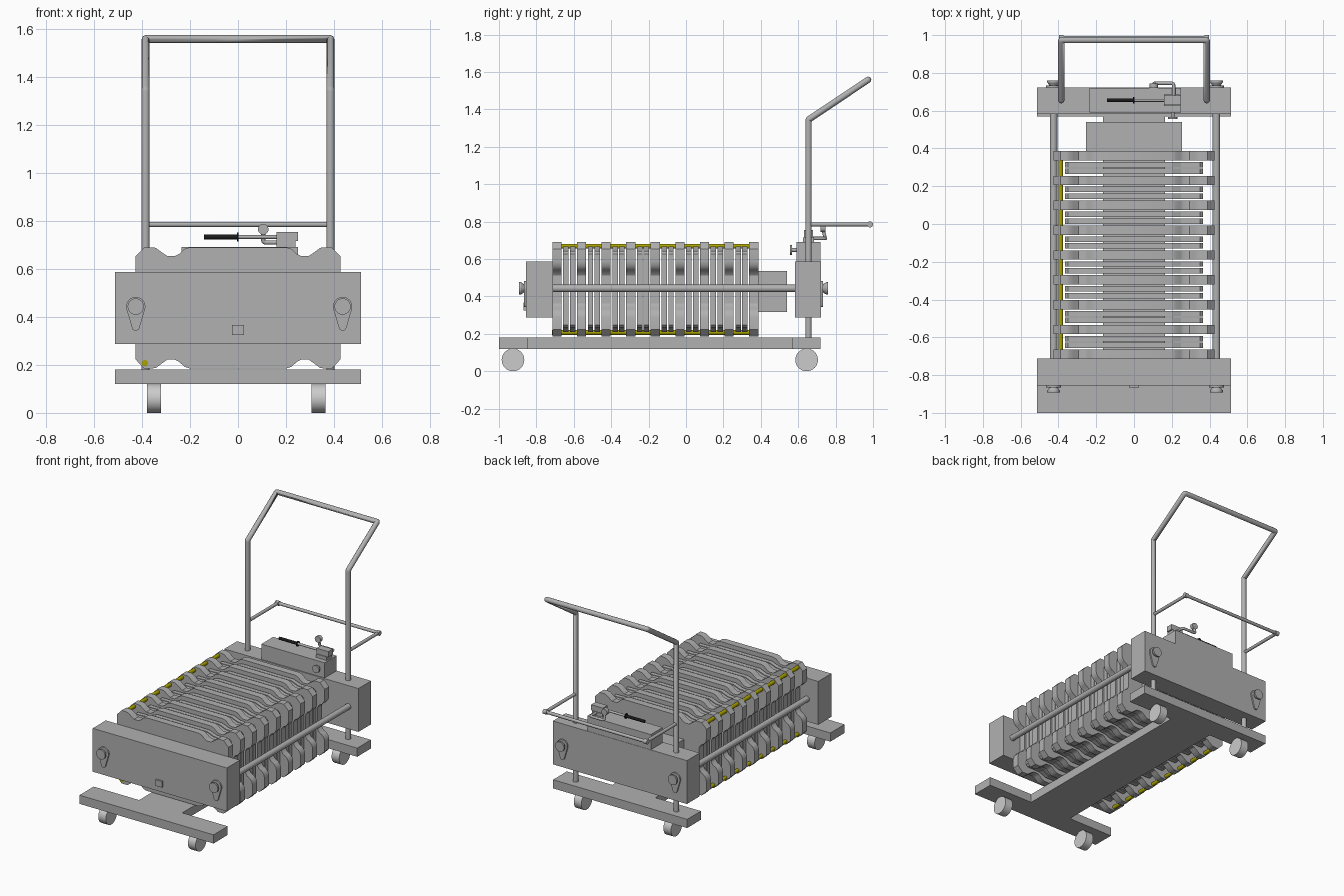
import bpy, bmesh, math
from mathutils import Vector, Matrix

if "Cube" in bpy.data.objects:
    bpy.data.objects.remove(bpy.data.objects["Cube"])


def colour(name, rgb):
    m = bpy.data.materials.new(name)
    m.diffuse_color = (*rgb, 1)
    m.use_nodes = True
    m.node_tree.nodes["Principled BSDF"].inputs["Base Color"].default_value = m.diffuse_color
    return m


grey = colour('dark_grey', (0.44, 0.44, 0.44))
pale = colour('wheel_grey', (0.7, 0.7, 0.7))
yellow = colour('yellow', (0.4, 0.36, 0.0))
black = colour('black', (0.01, 0.01, 0.01))


def finish(name, bm, smooth=False, mat=grey):
    bmesh.ops.recalc_face_normals(bm, faces=bm.faces[:])
    me = bpy.data.meshes.new(name)
    bm.to_mesh(me)
    bm.free()
    me.materials.append(mat)
    ob = bpy.data.objects.new(name, me)
    bpy.context.collection.objects.link(ob)
    if smooth:
        bpy.ops.object.select_all(action='DESELECT')
        ob.select_set(True)
        bpy.context.view_layer.objects.active = ob
        bpy.ops.object.shade_smooth_by_angle(angle=math.radians(32))
    return ob


def box(name, x0, x1, y0, y1, z0, z1):
    bm = bmesh.new()
    bmesh.ops.create_cube(bm, size=1)
    for v in bm.verts:
        v.co = ((x0 + x1) / 2 + v.co.x * (x1 - x0),
                (y0 + y1) / 2 + v.co.y * (y1 - y0),
                (z0 + z1) / 2 + v.co.z * (z1 - z0))
    return finish(name, bm)


def rod(name, a, b, r, r2=None, sides=24, mat=grey):
    a, b = Vector(a), Vector(b)
    rot = Vector((0, 0, 1)).rotation_difference(b - a).to_matrix().to_4x4()
    bm = bmesh.new()
    bmesh.ops.create_cone(bm, cap_ends=True, segments=sides, radius1=r,
                          radius2=r if r2 is None else r2, depth=(b - a).length,
                          matrix=Matrix.Translation((a + b) / 2) @ rot)
    return finish(name, bm, True, mat)


def prism(name, pts, y0, y1, smooth=True):
    """Extrude an x-z outline along y."""
    bm = bmesh.new()
    face = bm.faces.new([bm.verts.new((x, y0, z)) for x, z in pts])
    ext = bmesh.ops.extrude_face_region(bm, geom=[face])
    bmesh.ops.translate(bm, vec=(0, y1 - y0, 0),
                        verts=[g for g in ext['geom'] if isinstance(g, bmesh.types.BMVert)])
    return finish(name, bm, smooth)


def tube(name, pts, r, fillet=0.02):
    """Round tube along a path whose corners are filleted."""
    p = [Vector(q) for q in pts]
    path = [p[0]]
    for i in range(1, len(p) - 1):
        s = p[i] + (p[i - 1] - p[i]).normalized() * fillet
        e = p[i] + (p[i + 1] - p[i]).normalized() * fillet
        path += [s.lerp(p[i], t).lerp(p[i].lerp(e, t), t) for t in (0, .25, .5, .75, 1)]
    path.append(p[-1])
    cu = bpy.data.curves.new(name, 'CURVE')
    cu.dimensions = '3D'
    cu.bevel_depth, cu.bevel_resolution, cu.use_fill_caps = r, 4, True
    cu.materials.append(grey)
    sp = cu.splines.new('POLY')
    sp.points.add(len(path) - 1)
    for q, co in zip(sp.points, path):
        q.co = (*co, 1)
    sp.use_smooth = True
    ob = bpy.data.objects.new(name, cu)
    bpy.context.collection.objects.link(ob)
    bpy.ops.object.select_all(action='DESELECT')
    ob.select_set(True)
    bpy.context.view_layer.objects.active = ob
    bpy.ops.object.convert(target='MESH')
    return bpy.context.object


ZC = 0.4375

# trolley base and wheels
box('base_front_bar', -.513, .513, -1, -.845, .12, .18)
box('base_rear_bar', -.513, .513, .57, .72, .12, .18)
box('base_spine', -.165, .165, -.845, .57, .12, .18)
for y in (-.925, .645):
    for x in (-.35, .336):
        rod('wheel', (x - .029, y, .0605), (x + .029, y, .0605), .0605, sides=32, mat=pale)

# end blocks and pressing head
box('front_block', -.513, .513, -.855, -.712, .287, .587)
box('front_tab', -.025, .025, -.868, -.855, .325, .367)
box('rear_block', -.513, .513, .583, .722, .287, .587)
box('pressing_block', -.255, .255, .386, .54, .317, .537)

# filter plates: one quarter outline mirrored to all four corners
quarter = [(.2, .2525), (.222, .246), (.245, .225), (.262, .216), (.295, .216),
           (.318, .232), (.342, .25), (.358, .2525), (.39, .2525), (.427, .215),
           (.427, .15), (.422, .125), (.405, .105), (.385, .095), (.372, .075)]
half = quarter + [(x, -z) for x, z in reversed(quarter)]
outline = [(x, ZC + z) for x, z in half + [(-x, -z) for x, z in half]]
frame_q = [(.2, .228), (.25, .208), (.3, .205), (.35, .205), (.366, .19)]
frame_h = frame_q + [(x, -z) for x, z in reversed(frame_q)]
frame = [(x, ZC + z) for x, z in frame_h + [(-x, -z) for x, z in frame_h]]
PITCH = .1315
for i in range(9):
    y = -.69 + i * PITCH
    prism('filter_plate', outline, y - .0245, y + .0245)
    if i < 8:
        for d in (-.018, .018):
            c = y + PITCH / 2 + d
            prism('filter_frame', frame, c - .0145, c + .0145, False)

# yellow guide rods on the left
for y0, z in ((-.69, .668), (-.716, .207)):
    rod('guide_rod', (-.388, y0, z), (-.388, .34, z), .013, mat=yellow)

# tie rods with teardrop washers and flared nuts
drop = [(.04 * math.cos(a), .04 * math.sin(a)) for a in
        [math.radians(-15 + 210 * k / 20) for k in range(21)]]
drop += [(.016 * math.cos(a), -.085 + .016 * math.sin(a)) for a in
         [math.radians(190 + 160 * k / 8) for k in range(9)]]
for x in (-.426, .436):
    rod('tie_rod', (x, -.86, .443), (x, .73, .443), .02)
    for y, s in ((-.855, -1), (.722, 1)):
        prism('washer', [(x + px, .443 + pz) for px, pz in drop], y, y + s * .01)
        rod('nut_neck', (x, y + s * .01, .443), (x, y + s * .026, .443), .022, .032)
        rod('nut_rim', (x, y + s * .026, .443), (x, y + s * .037, .443), .034)

# push handle and lower rail
tube('push_handle', [(-.385, .655, .18), (-.385, .655, 1.345), (-.385, .974, 1.558),
                     (.385, .974, 1.558), (.385, .655, 1.345), (.385, .655, .18)], .017, .006)
tube('lower_rail', [(-.385, .655, .785), (-.385, .985, .785),
                    (.385, .985, .785), (.385, .655, .785)], .011, .008)
for x in (-.385, .385):
    rod('rail_knob', (x - .013, .984, .785), (x + .013, .984, .785), .016)

# hand pump on the rear block
box('pump_body', -.235, .25, .59, .72, .587, .692)
box('pump_foot', .16, .24, .625, .685, .692, .716)
box('pump_head', .16, .25, .63, .68, .716, .754)
rod('pump_lever', (-.01, .655, .733), (.17, .655, .733), .008)
for a, b, r in ((-.142, 0, .01), (-.004, .002, .018)):
    rod('lever_grip', (a, .655, .733), (b, .655, .733), r, sides=16, mat=black)

# gauge on a bent pipe, and release knob
tube('gauge_pipe', [(.21, .67, .71), (.21, .745, .71), (.105, .745, .71), (.105, .735, .75)], .009, .012)
rod('gauge', (.105, .72, .765), (.105, .745, .765), .022)
rod('release_stem', (.205, .565, .648), (.205, .592, .648), .01)
rod('release_knob', (.205, .555, .648), (.205, .567, .648), .026)
